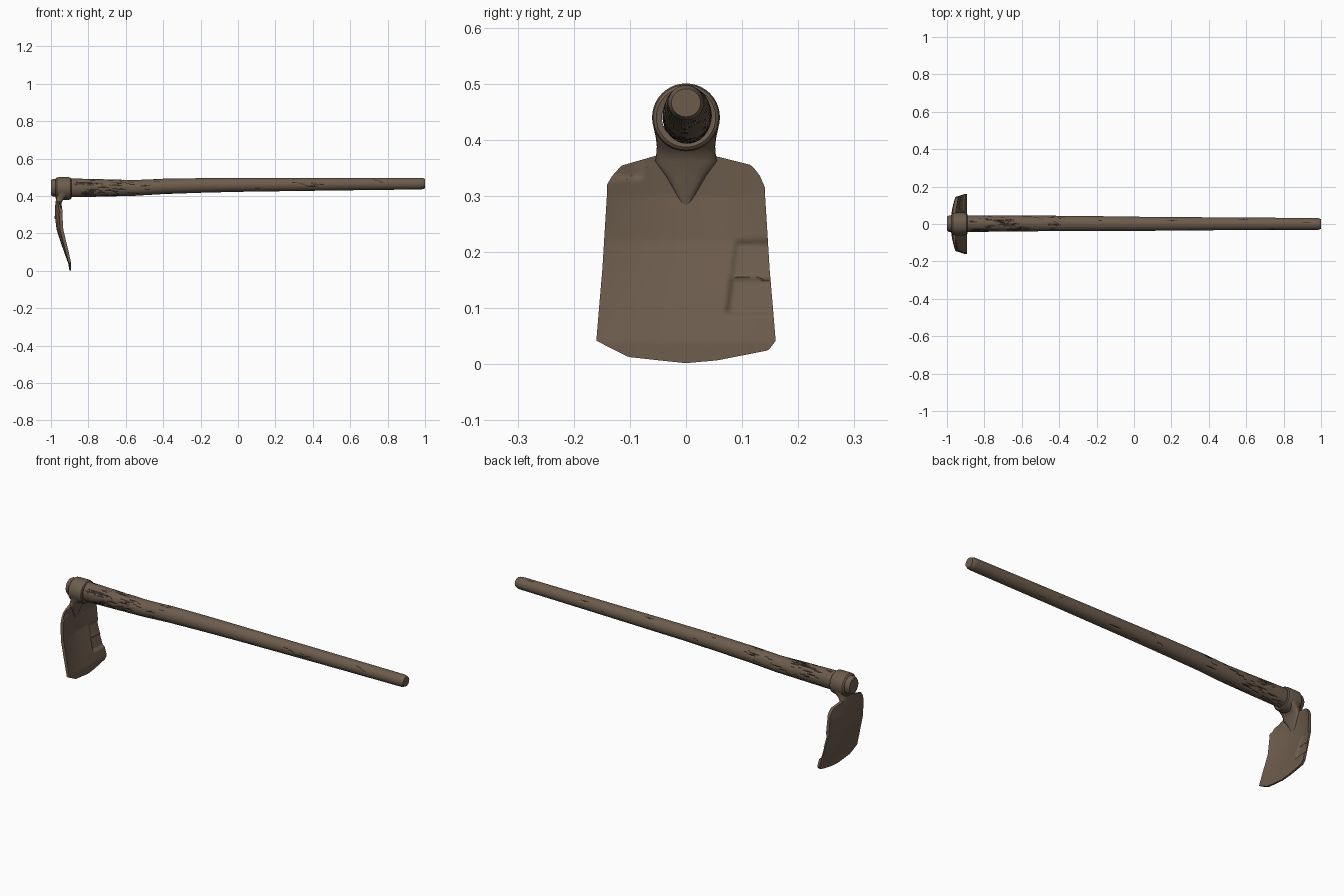
import bpy, bmesh, math, random

if "Cube" in bpy.data.objects:
    bpy.data.objects.remove(bpy.data.objects["Cube"])

random.seed(4)


def material(name, rgb):
    m = bpy.data.materials.new(name)
    m.diffuse_color = (*rgb, 1)
    m.use_nodes = True
    m.node_tree.nodes["Principled BSDF"].inputs["Base Color"].default_value = m.diffuse_color
    return m


BROWN = material("weathered brown", (0.150, 0.107, 0.073))
DARK = material("dark crack", (0.035, 0.025, 0.018))


def lerp_table(table, t):
    """Linear interpolation in rows of (key, value, ...)."""
    if t <= table[0][0]:
        return table[0][1:]
    for a, b in zip(table, table[1:]):
        if t <= b[0]:
            f = (t - a[0]) / (b[0] - a[0])
            return tuple(p + (q - p) * f for p, q in zip(a[1:], b[1:]))
    return table[-1][1:]


def smooth(t):
    t = max(0.0, min(1.0, t))
    return t * t * (3 - 2 * t)


def finish(name, bm, angle=35):
    bmesh.ops.recalc_face_normals(bm, faces=bm.faces)
    me = bpy.data.meshes.new(name)
    bm.to_mesh(me)
    bm.free()
    ob = bpy.data.objects.new(name, me)
    bpy.context.collection.objects.link(ob)
    me.materials.append(BROWN)
    me.materials.append(DARK)
    bpy.ops.object.select_all(action='DESELECT')
    ob.select_set(True)
    bpy.context.view_layer.objects.active = ob
    bpy.ops.object.shade_smooth_by_angle(angle=math.radians(angle))
    return ob


def loft(bm, rings, caps=True, closed=False):
    """Skin a list of equal-length loops of points; returns quads by [ring][side]."""
    vs = [[bm.verts.new(p) for p in r] for r in rings]
    n = len(vs[0])
    pairs = list(zip(vs, vs[1:])) + ([(vs[-1], vs[0])] if closed else [])
    quads = [[bm.faces.new((a[i], a[(i + 1) % n], b[(i + 1) % n], b[i]))
              for i in range(n)] for a, b in pairs]
    if caps:
        bm.faces.new(vs[0])
        bm.faces.new(vs[-1])
    return quads


# Handle: x, centre y, centre z, radius y, radius z
HANDLE = [(-1.0, 0.002, 0.444, 0.037, 0.040), (-0.99, 0.002, 0.444, 0.044, 0.047),
          (-0.88, 0.002, 0.443, 0.044, 0.050), (-0.70, 0.002, 0.443, 0.043, 0.046),
          (-0.55, 0.003, 0.443, 0.042, 0.042), (-0.40, 0.003, 0.451, 0.041, 0.041),
          (-0.20, 0.002, 0.456, 0.040, 0.039), (0.00, 0.001, 0.459, 0.038, 0.037),
          (0.50, 0.001, 0.463, 0.034, 0.034), (0.985, 0.000, 0.466, 0.032, 0.031),
          (1.0, 0.000, 0.466, 0.026, 0.025)]
SIDES, RINGS = 48, 200
xs = [-1 + 2 * i / RINGS for i in range(RINGS + 1)]
xs.insert(-1, 0.995)

# Grain cracks: thin streaks along the handle, thickest near the head
cracks = set()
for lo, hi, count in ((-0.88, -0.66, 70), (-0.68, -0.42, 26), (-0.4, 0.1, 7), (0.1, 0.95, 10)):
    for _ in range(count):
        r = int((random.uniform(lo, hi) + 1) * RINGS / 2)
        s = random.randrange(SIDES)
        for k in range(random.randint(2, 7)):
            if r + k < RINGS - 3:
                cracks.add((r + k, s))
            if random.random() < 0.15:
                s = (s + 1) % SIDES

bm = bmesh.new()
rings = []
for i, x in enumerate(xs):
    cy, cz, ry, rz = lerp_table(HANDLE, x)
    ring = []
    for s in range(SIDES):
        a = 2 * math.pi * s / SIDES
        d = 0.93 if (i, s) in cracks and (i - 1, s) in cracks else 1.0
        ring.append((x, cy + ry * d * math.cos(a), cz + rz * d * math.sin(a)))
    rings.append(ring)
quads = loft(bm, rings)
for r, s in cracks:
    quads[r][s].material_index = 1
finish("handle", bm, 40)

# Collar: bevelled ring around the handle
bm = bmesh.new()
PROFILE = [(-0.972, 0.043), (-0.975, 0.052), (-0.968, 0.059), (-0.955, 0.0605),
           (-0.905, 0.0605), (-0.895, 0.058), (-0.891, 0.053), (-0.893, 0.043)]
loft(bm, [[(x, r * math.cos(a), 0.440 + r * math.sin(a)) for x, r in PROFILE]
          for a in (2 * math.pi * k / 40 for k in range(40))], caps=False, closed=True)
finish("collar", bm)

# Neck: flares under the collar and fades into the blade as a pointed ridge
NECK = [(0.425, 0.0585, -0.970, -0.897), (0.405, 0.054, -0.971, -0.905),
        (0.388, 0.052, -0.972, -0.925), (0.375, 0.053, -0.974, -0.938),
        (0.362, 0.056, -0.976, -0.943), (0.335, 0.036, -0.979, -0.949),
        (0.28, 0.004, -0.980, -0.962)]
bm = bmesh.new()
rings = []
for z, hw, x0, x1 in NECK:
    cx, hx = (x0 + x1) / 2, (x1 - x0) / 2
    ring = []
    for k in range(20):
        c, s = math.cos(2 * math.pi * k / 20), math.sin(2 * math.pi * k / 20)
        ring.append((cx + hx * math.copysign(abs(c) ** 0.6, c),
                     hw * math.copysign(abs(s) ** 0.6, s), z))
    rings.append(ring)
loft(bm, rings)
finish("neck", bm, 50)

# Blade: z, back x, forward curl of the sides, half width, thickness
BLADE = [(0.0, -0.901, 0.000, 0.160, 0.009), (0.04, -0.908, 0.003, 0.160, 0.013),
         (0.10, -0.930, 0.009, 0.155, 0.016), (0.17, -0.954, 0.015, 0.149, 0.017),
         (0.22, -0.970, 0.019, 0.146, 0.017), (0.30, -0.980, 0.024, 0.141, 0.017),
         (0.38, -0.972, 0.020, 0.140, 0.016)]
# Lower and upper outline along the width
BOTTOM = [(-1, 0.042), (-0.64, 0.013), (-0.3, 0.007), (0, 0.002), (0.35, 0.007),
          (0.92, 0.025), (1, 0.042)]
TOP = [(-1, 0.32), (-0.94, 0.335), (-0.82, 0.354), (-0.4, 0.371), (0, 0.375),
       (0.4, 0.370), (0.83, 0.355), (0.93, 0.338), (1, 0.315)]


def dent(y, z):
    """Depth of the worn hollows in the front face."""
    edge = smooth((y - 0.066 - (z - 0.09) * 0.13) / 0.014)
    upper = smooth((z - 0.152) / 0.006) * smooth((0.224 - z) / 0.012) * 0.007
    lower = smooth((z - 0.084) / 0.012) * smooth((0.157 - z) / 0.008) * 0.010
    corner = smooth((-y - 0.075) / 0.015) * smooth((z - 0.328) / 0.008) * 0.007
    return edge * (upper + lower) + corner


U, V = 64, 72
bm = bmesh.new()
rings = []
for j in range(V + 1):
    front, back = [], []
    for i in range(U + 1):
        u = -1 + 2 * i / U
        z0, z1 = lerp_table(BOTTOM, u)[0], lerp_table(TOP, u)[0]
        z = z0 + (z1 - z0) * j / V
        bx, curl, hw, th = lerp_table(BLADE, z)
        y = u * hw
        x = bx + curl * u * u
        back.append((x, y, z))
        front.append((x + th - dent(y, z), y, z))
    rings.append(back + front[::-1])
n = U + 1
quads = loft(bm, rings, caps=False)
bm.verts.ensure_lookup_table()
# Close the lower cutting edge and the upper shoulders
for base in (0, V * 2 * n):
    for i in range(U):
        bm.faces.new([bm.verts[base + k] for k in (i, i + 1, 2 * n - 2 - i, 2 * n - 1 - i)])
finish("blade", bm, 40)
